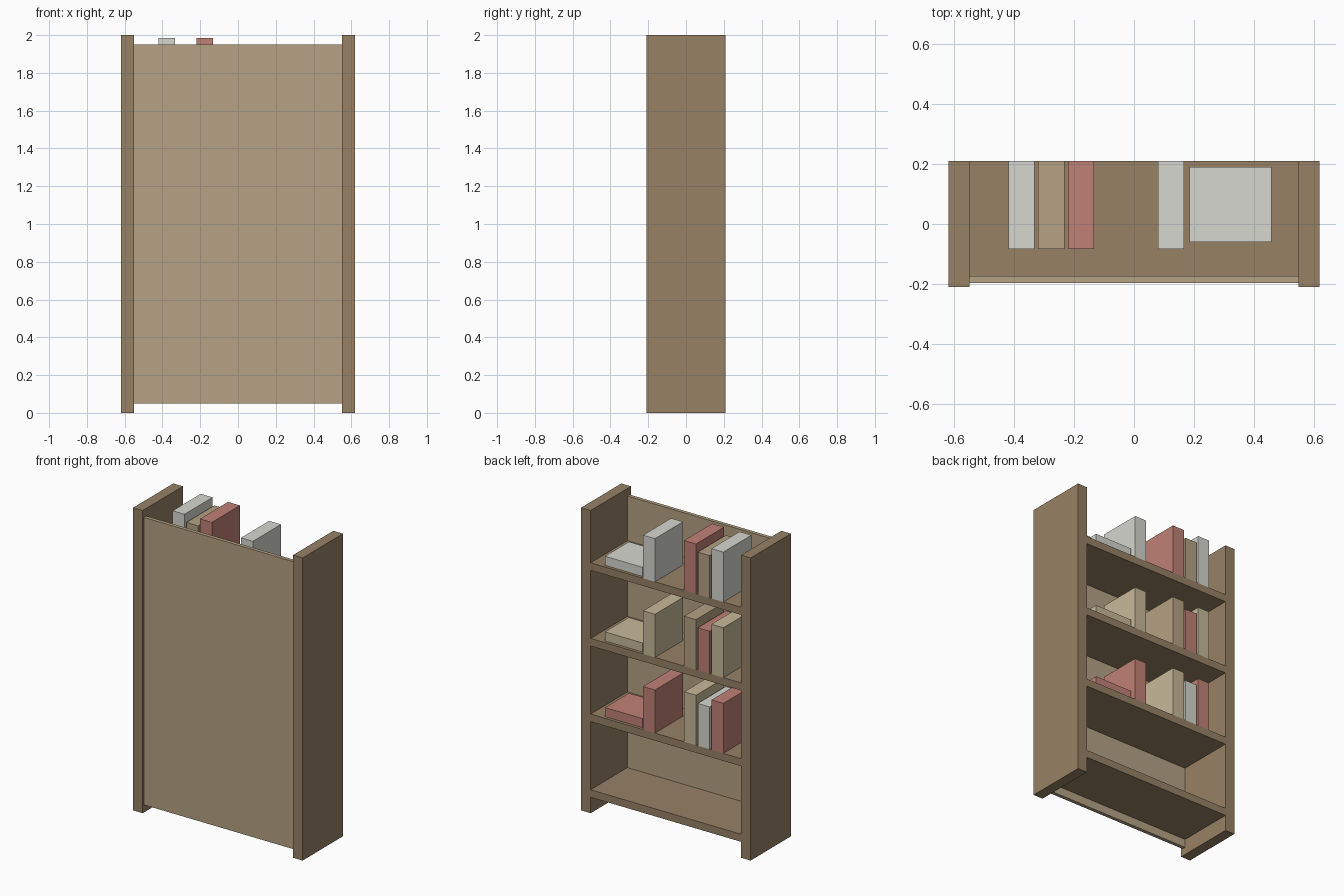
import bpy

if "Cube" in bpy.data.objects:
    bpy.data.objects.remove(bpy.data.objects["Cube"])


def material(name, rgb):
    m = bpy.data.materials.new(name)
    m.diffuse_color = (*rgb, 1)
    m.use_nodes = True
    m.node_tree.nodes["Principled BSDF"].inputs["Base Color"].default_value = m.diffuse_color
    return m


wood = material("wood", (0.31, 0.22, 0.13))
tan = material("tan", (0.46, 0.36, 0.23))
red = material("red", (0.53, 0.22, 0.18))
white = material("white", (0.68, 0.68, 0.63))
cream = material("cream", (0.58, 0.49, 0.32))


def box(name, x, y, z, mat):
    """Box from (min, max) ranges on each axis."""
    ranges = (x, y, z)
    bpy.ops.mesh.primitive_cube_add(size=1, location=[(a + b) / 2 for a, b in ranges])
    ob = bpy.context.object
    ob.name = name
    size = [b - a for a, b in ranges]
    for v in ob.data.vertices:
        v.co = [c * s for c, s in zip(v.co, size)]
    ob.data.materials.append(mat)
    return ob


# Side panels and back panel
box("left_side", (-0.62, -0.55), (-0.21, 0.21), (0, 2), wood)
box("right_side", (0.55, 0.62), (-0.21, 0.21), (0, 2), wood)
box("back_panel", (-0.55, 0.55), (-0.197, -0.173), (0.05, 1.95), tan)

# Shelves, lowest first
SHELF_TOPS = (0.155, 0.655, 1.155, 1.655)
for top in SHELF_TOPS:
    box("shelf", (-0.55, 0.55), (-0.173, 0.21), (top - 0.05, top), wood)

# Each filled shelf holds four upright books and one lying flat
BOOKS = (  # name, x range, y range, height
    ("tall_book", (-0.42, -0.333), (-0.083, 0.21), 0.33),
    ("short_book", (-0.32, -0.233), (-0.083, 0.21), 0.28),
    ("tall_book", (-0.22, -0.133), (-0.083, 0.21), 0.33),
    ("medium_book", (0.08, 0.167), (-0.083, 0.21), 0.285),
    ("flat_book", (0.185, 0.46), (-0.06, 0.19), 0.06),
)
ROW_COLOURS = (
    (red, white, cream, red, red),
    (cream, red, tan, cream, cream),
    (white, tan, red, white, white),
)
for top, colours in zip(SHELF_TOPS[1:], ROW_COLOURS):
    for (name, x, y, height), mat in zip(BOOKS, colours):
        box(name, x, y, (top, top + height), mat)
